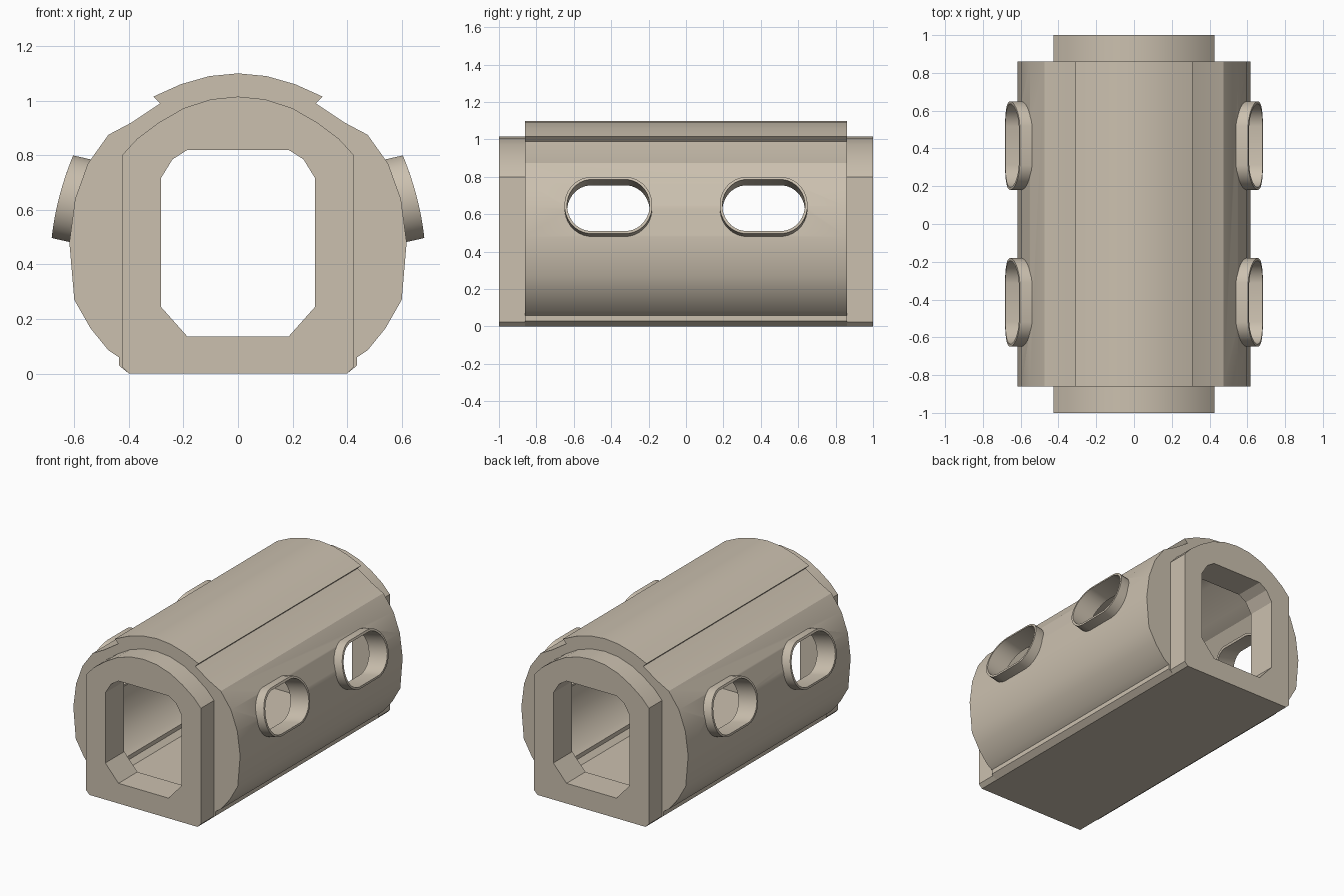
import bpy
import bmesh
import math

if "Cube" in bpy.data.objects:
    bpy.data.objects.remove(bpy.data.objects["Cube"])

COLOUR = (0.60, 0.53, 0.43, 1)
stone = bpy.data.materials.new("warm beige")
stone.use_nodes = True
stone.diffuse_color = COLOUR
stone.node_tree.nodes["Principled BSDF"].inputs["Base Color"].default_value = COLOUR


def finish(name, bm):
    bmesh.ops.recalc_face_normals(bm, faces=bm.faces)
    mesh = bpy.data.meshes.new(name)
    bm.to_mesh(mesh)
    bm.free()
    mesh.materials.append(stone)
    obj = bpy.data.objects.new(name, mesh)
    bpy.context.collection.objects.link(obj)
    return obj


def loft(name, loops, closed=False):
    """Skin a list of vertex loops; cap the ends, or join last to first."""
    bm = bmesh.new()
    rings = [[bm.verts.new(p) for p in loop] for loop in loops]
    n = len(rings[0])
    pairs = list(zip(rings, rings[1:]))
    if closed:
        pairs.append((rings[-1], rings[0]))
    else:
        bm.faces.new(rings[0])
        bm.faces.new(rings[-1])
    for a, b in pairs:
        for i in range(n):
            j = (i + 1) % n
            bm.faces.new((a[i], a[j], b[j], b[i]))
    return finish(name, bm)


def prism(name, half, y0, y1):
    """Extrude a half profile (x, z), mirrored in x, along y."""
    full = half + [(-x, z) for x, z in reversed(half) if x > 0]
    return loft(name, [[(x, y, z) for x, z in full] for y in (y0, y1)])


def cut(obj, cutters):
    bpy.context.view_layer.objects.active = obj
    for c in cutters:
        c.hide_render = True
        mod = obj.modifiers.new("cut", "BOOLEAN")
        mod.operation = "DIFFERENCE"
        mod.solver = "EXACT"
        mod.object = c
        bpy.ops.object.modifier_apply(modifier=mod.name)
        bpy.data.objects.remove(c)


def smooth(obj, degrees=25):
    bpy.ops.object.select_all(action="DESELECT")
    obj.select_set(True)
    bpy.context.view_layer.objects.active = obj
    bpy.ops.object.shade_smooth_by_angle(angle=math.radians(degrees))


# Half profiles, from the top centre or roof down to the floor
cap = [(0, 1.10), (0.105, 1.09), (0.21, 1.06)]
cap_edge = [(0.31, 1.015), (0.285, 0.99)]
side = [(0.39, 0.92), (0.475, 0.875), (0.55, 0.77), (0.597, 0.64), (0.618, 0.48),
        (0.60, 0.27), (0.54, 0.165), (0.475, 0.085), (0.437, 0.06), (0.437, 0.03), (0.40, 0)]
opening = [(0.185, 0.82), (0.24, 0.785), (0.283, 0.715), (0.283, 0.245), (0.185, 0.135)]
collar = [(0, 1.015), (0.1, 1.005), (0.2, 0.972), (0.29, 0.92), (0.37, 0.86),
          (0.425, 0.80), (0.425, 0.025), (0.40, 0)]
MID = 0.55
cavity = [(x * 0.9, MID + (z - MID) * 0.9) for x, z in cap + side]


# Rounded window outline, slanted along the direction it sticks out
def outline(sx, yc, grow, push):
    pts = []
    for i in range(32):
        a = 2 * math.pi * (i + 0.5) / 32
        c, s = math.cos(a), math.sin(a)
        y = yc + math.copysign(0.09, c) + (0.145 + grow) * c
        z = 0.648 + (0.152 + grow) * s
        x = 0.655 - 0.26 * (z - 0.648) - 0.5 * (z - 0.648) ** 2
        pts.append((sx * (x + 0.97 * push), y, z + 0.22 * push))
    return pts


# Window rims and matching holes
holes = []
for sx, side_name in ((1, "left"), (-1, "right")):
    for yc, end_name in ((-0.415, "front"), (0.415, "back")):
        rim = loft(f"{side_name}_{end_name}_window_rim",
                   [outline(sx, yc, 0, 0), outline(sx, yc, 0, -0.14),
                    outline(sx, yc, -0.014, -0.14), outline(sx, yc, -0.014, 0)], closed=True)
        smooth(rim)
        holes.append(loft("window_cutter", [outline(sx, yc, -0.006, 0.1),
                                            outline(sx, yc, -0.006, -0.25)]))

# Hollow main shell with end walls
shell = prism("main_shell", cap + cap_edge + side, -0.86, 0.86)
cut(shell, [prism("cavity_cutter", cavity, -0.8, 0.8),
            prism("opening_cutter", opening, -1.2, 1.2)] + holes)
smooth(shell)

# Arched collars at both ends
for s, end_name in ((-1, "front"), (1, "back")):
    frame = prism(f"{end_name}_collar", collar, s * 0.855, s * 1.0)
    cut(frame, [prism("opening_cutter", opening, -1.2, 1.2)])
    smooth(frame)
